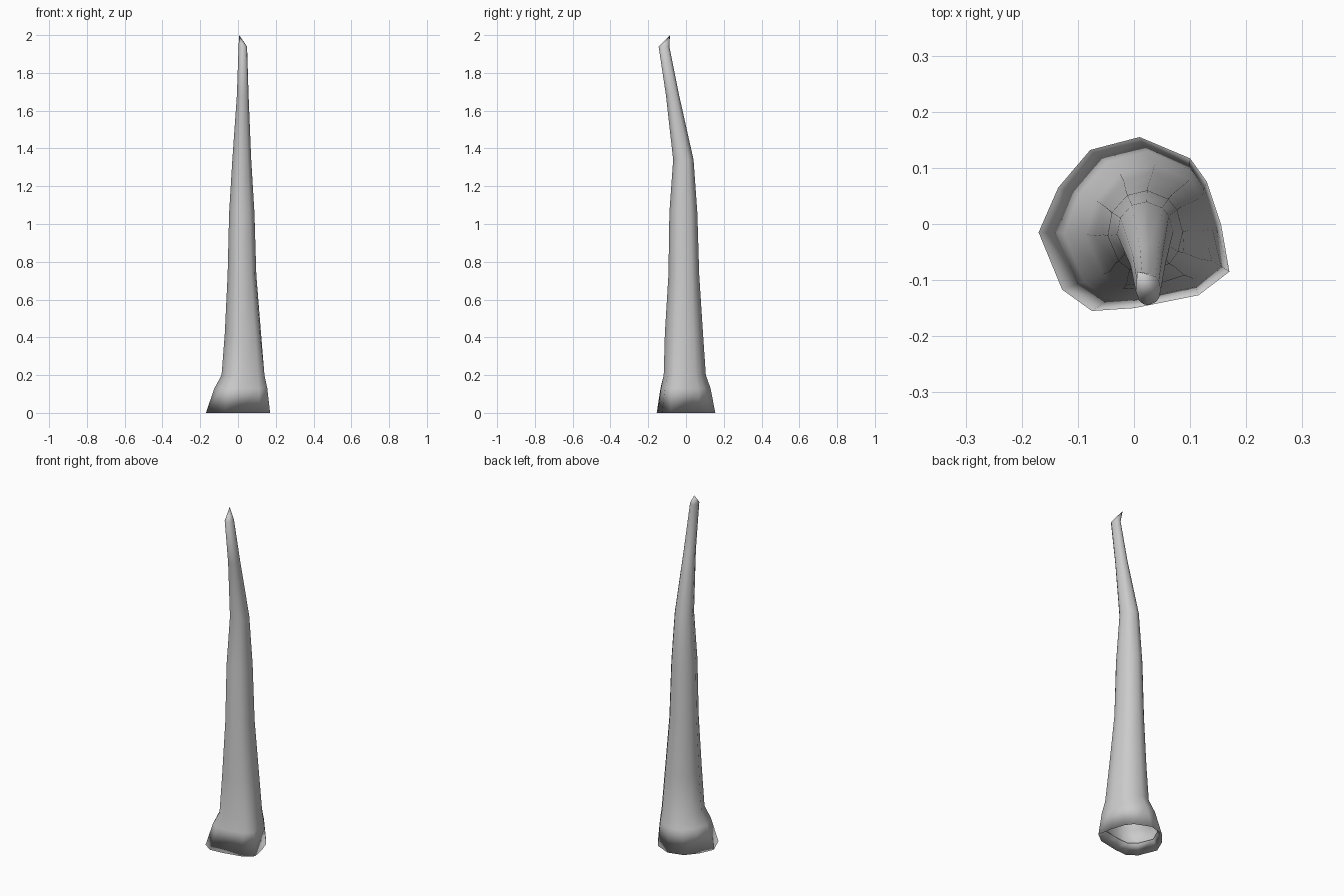
import bpy, bmesh, math

if "Cube" in bpy.data.objects:
    bpy.data.objects.remove(bpy.data.objects["Cube"])

# Irregular twelve-sided foot outline (x, y)
FOOT = [(0.01, 0.155), (-0.078, 0.132), (-0.135, 0.065), (-0.17, -0.015),
        (-0.128, -0.117), (-0.075, -0.155), (0.0, -0.15), (0.115, -0.127),
        (0.17, -0.085), (0.155, 0.0), (0.13, 0.075), (0.10, 0.117)]

# Ring profile: z, x min, x max, y min, y max, roundness (0 = foot outline, 1 = ellipse)
RINGS = [
    (0.055, -0.14, 0.145, -0.128, 0.128, 0.0),   # lip turned up inside the foot
    (0.0, -0.17, 0.17, -0.155, 0.155, 0.0),
    (0.13, -0.125, 0.155, -0.135, 0.13, 0.1),
    (0.20, -0.087, 0.14, -0.118, 0.105, 0.4),
    (0.42, -0.07, 0.122, -0.112, 0.09, 0.7),
    (0.73, -0.055, 0.097, -0.093, 0.07, 0.9),
    (1.06, -0.047, 0.087, -0.088, 0.06, 1.0),
    (1.34, -0.03, 0.07, -0.068, 0.04, 1.0),
    (1.68, -0.006, 0.056, -0.106, -0.036, 1.0),
    (1.94, 0.003, 0.048, -0.145, -0.088, 1.0),
]
TIP = (0.006, -0.085, 2.0)


def fit(values, low, high):
    """Stretch a list of numbers to run from low to high."""
    a, b = min(values), max(values)
    return [low + (v - a) / (b - a) * (high - low) for v in values]


def ring_points(z, x0, x1, y0, y1, roundness):
    xs, ys = [], []
    for px, py in FOOT:
        u, v = px / 0.17, py / 0.155
        a = math.atan2(v, u)
        xs.append(u + (math.cos(a) - u) * roundness)
        ys.append(v + (math.sin(a) - v) * roundness)
    return [(x, y, z) for x, y in zip(fit(xs, x0, x1), fit(ys, y0, y1))]


# Tapered, bent trunk with flared open foot
bm = bmesh.new()
loops = [[bm.verts.new(p) for p in ring_points(*r)] for r in RINGS]
n = len(FOOT)
for low, high in zip(loops, loops[1:]):
    for i in range(n):
        j = (i + 1) % n
        bm.faces.new((low[i], low[j], high[j], high[i]))

# Pointed broken end
tip = bm.verts.new(TIP)
for i in range(n):
    bm.faces.new((loops[-1][i], loops[-1][(i + 1) % n], tip))

for f in bm.faces:
    f.smooth = True
mesh = bpy.data.meshes.new("trunk")
bm.to_mesh(mesh)
bm.free()
trunk = bpy.data.objects.new("trunk", mesh)
bpy.context.collection.objects.link(trunk)
